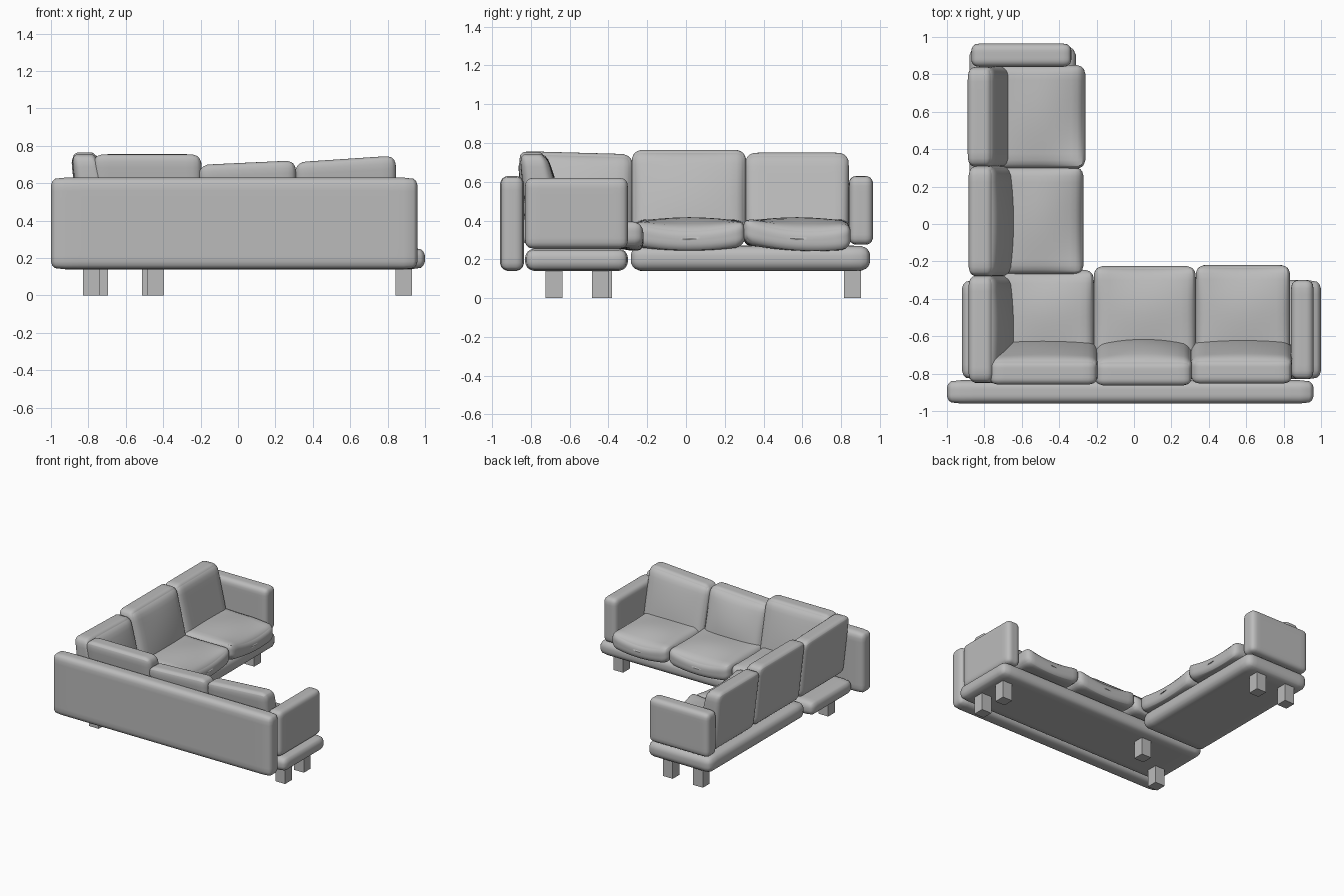
import bpy, bmesh, math
from mathutils import Vector

if "Cube" in bpy.data.objects:
    bpy.data.objects.remove(bpy.data.objects["Cube"])

grey = bpy.data.materials.new("light grey fabric")
grey.diffuse_color = (0.5, 0.5, 0.5, 1)
grey.use_nodes = True
grey.node_tree.nodes["Principled BSDF"].inputs["Base Color"].default_value = grey.diffuse_color


def soft_box(name, lo, hi, r, deform=None, swap=False, cuts=15):
    """Rounded box; deform(p, n) moves points (n in -1..1); swap exchanges x and y."""
    lo, hi = Vector(lo), Vector(hi)
    c, h = (lo + hi) / 2, (hi - lo) / 2
    bm = bmesh.new()
    bmesh.ops.create_cube(bm, size=2)
    bmesh.ops.subdivide_edges(bm, edges=bm.edges[:], cuts=cuts, use_grid_fill=True)
    for v in bm.verts:
        n = Vector([math.sin(t * math.pi / 2) for t in v.co])   # denser near edges
        p = Vector([n[i] * h[i] for i in range(3)])
        core = Vector([max(-(h[i] - r), min(h[i] - r, p[i])) for i in range(3)])
        p = core + (p - core).normalized() * r + c
        if deform:
            p = deform(p, n)
        v.co = (p.y, p.x, p.z) if swap else p
    bmesh.ops.recalc_face_normals(bm, faces=bm.faces[:])
    me = bpy.data.meshes.new(name)
    bm.to_mesh(me)
    bm.free()
    me.materials.append(grey)
    me.polygons.foreach_set("use_smooth", [True] * len(me.polygons))
    ob = bpy.data.objects.new(name, me)
    bpy.context.collection.objects.link(ob)
    return ob


def seat(name, u0, u1, v0, v1, tilt, swap):
    # front lip droops in the middle, surface gently sags
    def f(p, n):
        front = max(0, n.y) ** 2
        p.z -= 0.03 * front * (1 - n.x ** 2)
        p.z += tilt * n.x * front
        if n.z > 0:
            p.z += 0.012 * math.cos(n.x * 2.2) * math.cos(n.y * 2.2) - 0.008 * front
        return p
    soft_box(name, (u0, v0, 0.265), (u1, v1, 0.405), 0.05, f, swap)


def back(name, u0, u1, vback, top, rise, belly, swap):
    # leaning cushion, thinner at the top, bulging toward the seat
    def f(p, n):
        t = (n.z + 1) / 2
        mid = vback + 0.165 - 0.085 * t
        half = 0.10 - 0.03 * t
        p.y = mid + (p.y - vback) / 0.1 * half
        if n.y > 0:
            p.y += belly * (1 - n.x ** 2) * (1 - n.z ** 2)
        p.z += rise * n.x * t
        return p
    soft_box(name, (u0, vback - 0.1, 0.27), (u1, vback + 0.1, top), 0.055, f, swap)


# frame: rear panel, two bases, two arms
soft_box("rear_panel", (-1.0, -0.96, 0.14), (0.96, -0.835, 0.63), 0.045)
soft_box("long_base", (-0.92, -0.83, 0.14), (1.0, -0.30, 0.255), 0.05)
soft_box("wing_base", (-0.88, -0.285, 0.14), (-0.31, 0.95, 0.27), 0.055)
soft_box("right_arm", (0.84, -0.83, 0.255), (0.96, -0.30, 0.62), 0.04)
soft_box("wing_arm", (-0.87, 0.84, 0.275), (-0.335, 0.965, 0.63), 0.04)

# seat cushions
for i, (a, b, v0, v1, tilt, sw) in enumerate([
        (-0.74, -0.215, -0.74, -0.245, 0.0, False),
        (-0.215, 0.33, -0.74, -0.225, 0.0, False),
        (0.33, 0.835, -0.74, -0.22, 0.0, False),
        (-0.27, 0.305, -0.78, -0.27, 0.0, True),
        (0.295, 0.85, -0.78, -0.26, -0.02, True)]):
    seat(f"seat_cushion_{i + 1}", a, b, v0, v1, tilt, sw)

# back cushions
for i, (a, b, vb, top, rise, belly, sw) in enumerate([
        (-0.775, -0.195, -0.875, 0.755, 0.0, 0.02, False),
        (-0.21, 0.31, -0.88, 0.71, 0.012, 0.04, False),
        (0.305, 0.845, -0.87, 0.73, 0.018, 0.02, False),
        (-0.85, -0.275, -0.90, 0.75, -0.008, 0.03, True),
        (-0.28, 0.31, -0.90, 0.765, 0.0, 0.03, True),
        (0.305, 0.84, -0.905, 0.75, 0.0, 0.0, True)]):
    back(f"back_cushion_{i + 1}", a, b, vb, top, rise, belly, sw)

# square legs
for i, (x, y) in enumerate([(0.885, -0.68), (0.885, -0.44), (-0.785, -0.68),
                            (-0.44, -0.425), (-0.74, 0.86), (-0.47, 0.86)]):
    bpy.ops.mesh.primitive_cube_add(size=1, location=(x, y, 0.08))
    leg = bpy.context.object
    leg.name = f"leg_{i + 1}"
    leg.scale = (0.088, 0.088, 0.16)
    leg.data.materials.append(grey)
